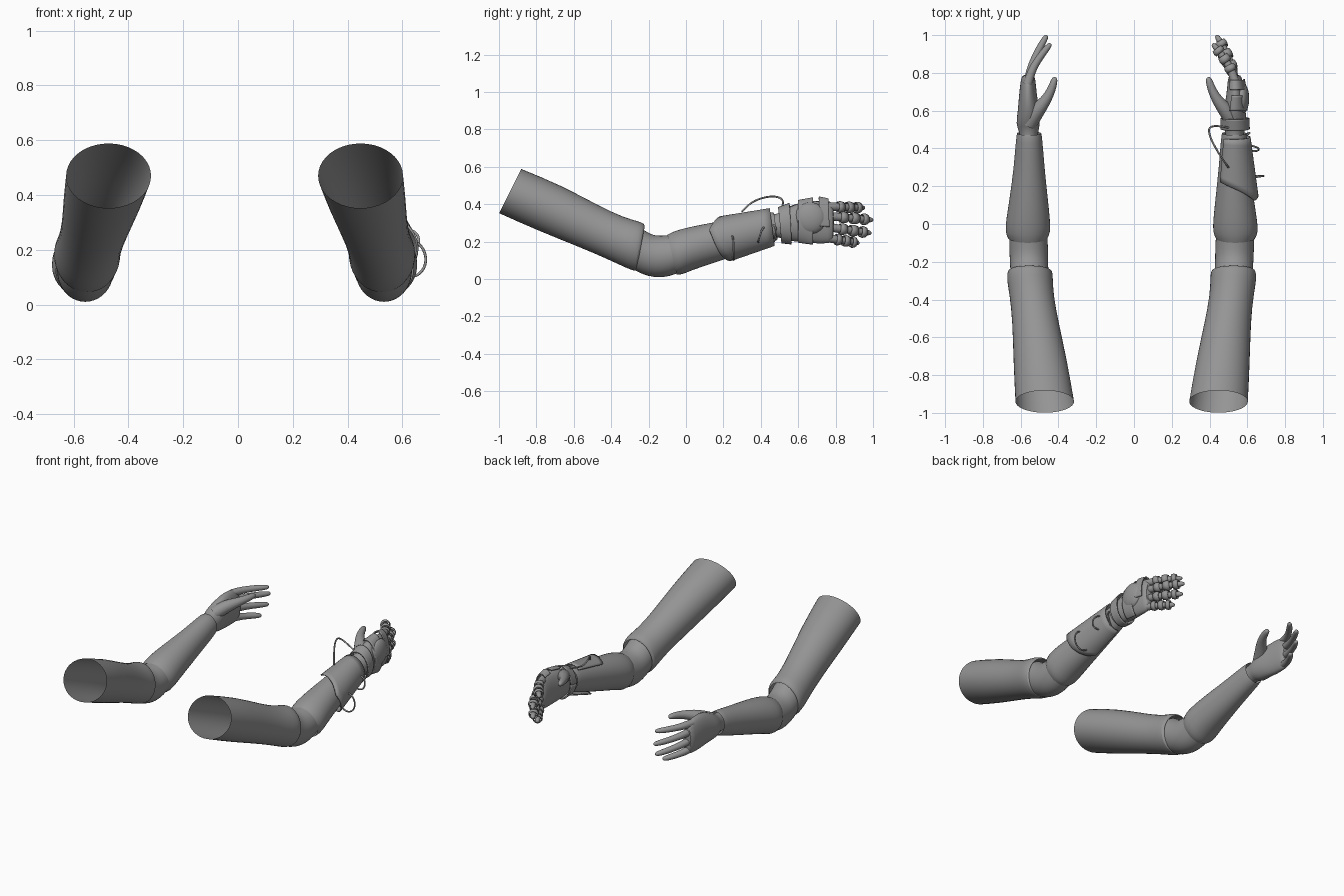
import bpy, bmesh
from math import sin, cos, radians, pi
from mathutils import Vector

if "Cube" in bpy.data.objects:
    bpy.data.objects.remove(bpy.data.objects["Cube"], do_unlink=True)

MIRROR_SUM = -.025      # right arm x = MIRROR_SUM - left arm x

grey = bpy.data.materials.new("plain_grey")
grey.use_nodes = True
colour = (.3, .3, .3, 1)
grey.diffuse_color = colour
grey.node_tree.nodes["Principled BSDF"].inputs["Base Color"].default_value = colour


def finish(obj, subdivide=0, thickness=0):
    obj.data.materials.append(grey)
    bpy.context.view_layer.objects.active = obj
    bpy.ops.object.select_all(action='DESELECT')
    obj.select_set(True)
    if subdivide:
        obj.modifiers.new("round", 'SUBSURF').levels = subdivide
        obj.modifiers["round"].render_levels = subdivide
    if thickness:
        solid = obj.modifiers.new("thickness", 'SOLIDIFY')
        solid.thickness = thickness
        solid.offset = 1
    bpy.ops.object.shade_smooth_by_angle(angle=radians(50))


def grid_mesh(name, rings, closed=True, cap_start=False, cap_end=False,
              mirror=False, subdivide=0, thickness=0):
    """Skin a list of point rings into one surface."""
    bm = bmesh.new()
    loops = [[bm.verts.new((MIRROR_SUM - p[0], p[1], p[2]) if mirror else p)
              for p in ring] for ring in rings]
    count = len(loops[0])
    for a, b in zip(loops, loops[1:]):
        for i in range(count if closed else count - 1):
            j = (i + 1) % count
            bm.faces.new((a[i], a[j], b[j], b[i]))
    if cap_start:
        bm.faces.new(loops[0])
    if cap_end:
        bm.faces.new(loops[-1])
    bmesh.ops.recalc_face_normals(bm, faces=bm.faces)
    mesh = bpy.data.meshes.new(name)
    bm.to_mesh(mesh)
    bm.free()
    obj = bpy.data.objects.new(name, mesh)
    bpy.context.collection.objects.link(obj)
    finish(obj, subdivide, thickness)
    return obj


def section_point(row, angle, scale=1):
    """Row: top y, top z, bottom y, bottom z, inner x, outer x."""
    top, low = Vector((0, row[0], row[1])), Vector((0, row[2], row[3]))
    middle = (top + low) / 2 + Vector(((row[4] + row[5]) / 2, 0, 0))
    across = Vector(((row[5] - row[4]) / 2, 0, 0))
    return middle + scale * (across * cos(angle) + (top - low) / 2 * sin(angle))


def section(row, sides=20):
    return [section_point(row, 2 * pi * i / sides) for i in range(sides)]


def tube_rings(points, radii, sides=10):
    points = [Vector(p) for p in points]
    rings = []
    for i, p in enumerate(points):
        along = points[min(i + 1, len(points) - 1)] - points[max(i - 1, 0)]
        along.normalize()
        u = along.cross(Vector((0, 0, 1))).normalized()
        v = along.cross(u)
        rings.append([p + radii[i] * (u * cos(2 * pi * k / sides) + v * sin(2 * pi * k / sides))
                      for k in range(sides)])
    return rings


def plate(name, row_a, row_b, low, high, scale_a, scale_b, start=lambda a: 0):
    """Curved armour plate that follows the limb between two sections."""
    steps, rings = 28, []
    for i in range(9):
        ring = []
        for k in range(steps + 1):
            a = low + (high - low) * k / steps
            t = start(a) + (1 - start(a)) * i / 8
            p = section_point(row_a, radians(a), scale_a)
            q = section_point(row_b, radians(a), scale_b)
            ring.append(p.lerp(q, t))
        rings.append(ring)
    grid_mesh(name, rings, closed=False, thickness=.008)


# Limb sections
upper_arm = [(-.88, .59, -1, .35, .29, .605), (-.67, .505, -.8, .26, .325, .615),
             (-.46, .39, -.56, .165, .375, .62), (-.33, .33, -.42, .105, .4, .635),
             (-.26, .312, -.31, .052, .403, .652), (-.225, .3, -.27, .04, .405, .645),
             (-.22, .285, -.265, .045, .42, .635)]
elbow = [(-.25, .28, -.3, .06, .425, .63), (-.205, .25, -.24, .025, .428, .632),
         (-.165, .23, -.165, .004, .428, .635), (-.1, .235, -.09, .01, .43, .638),
         (-.04, .24, -.02, .04, .435, .635)]
forearm = [(-.1, .238, -.05, .022, .432, .642), (-.065, .258, -.025, .02, .415, .66),
           (.02, .28, .03, .045, .418, .653), (.15, .305, .12, .075, .43, .635),
           (.3, .33, .3, .135, .448, .612), (.45, .36, .47, .195, .46, .6),
           (.47, .355, .49, .21, .465, .595)]
palm = [(.45, .345, .45, .22, .485, .58), (.5, .35, .5, .225, .48, .585),
        (.525, .37, .525, .205, .472, .602), (.6, .41, .6, .198, .472, .59),
        (.68, .422, .68, .188, .49, .585), (.76, .412, .77, .188, .495, .575),
        (.795, .39, .79, .2, .505, .565)]

# Fingers: name, base z, tip x, tip y, tip z
fingers = [("index", .388, .415, .955, .38), ("middle", .338, .435, 1, .315),
           ("ring", .28, .44, .99, .245), ("little", .222, .45, .925, .192)]
finger_profile = [(0, .025), (.3, .024), (.52, .021), (.75, .02), (.92, .017), (.98, .012), (1, .005)]


def finger_path(base_z, tip):
    base = Vector((.538, .74, base_z))
    tip = Vector(tip)
    path = []
    for t, _ in finger_profile:
        p = base.lerp(tip, t)
        p.x = base.x + (tip.x - base.x) * t ** 1.6
        path.append(p)
    return path


# Both bare arms
for side, mirror in (("left", False), ("right", True)):
    for part, rows in (("upper_arm", upper_arm), ("elbow", elbow), ("forearm", forearm)):
        grid_mesh(f"{side}_{part}", [section(r) for r in rows], mirror=mirror, subdivide=1)
    grid_mesh(f"{side}_palm", [section(r) for r in palm], cap_end=True,
              mirror=mirror, subdivide=1)
    for name, base_z, *tip in fingers:
        grid_mesh(f"{side}_{name}_finger",
                  tube_rings(finger_path(base_z, tip), [r for _, r in finger_profile]),
                  cap_end=True, mirror=mirror, subdivide=1)
    thumb = [(.53, .53, .33), (.49, .6, .365), (.44, .655, .385), (.412, .71, .395),
             (.398, .755, .4), (.394, .772, .4), (.393, .778, .4)]
    grid_mesh(f"{side}_thumb", tube_rings(thumb, [.045, .045, .03, .024, .02, .014, .005]),
              cap_end=True, mirror=mirror, subdivide=1)


# Forearm guard with a pointed, slanted rear edge
def guard_edge(angle):
    return .17 * (angle - 35) / 55 if angle > 35 else .42 * (35 - angle) / 125


plate("left_forearm_guard", (.13, .3, .09, .07, .425, .638), forearm[-2],
      -95, 130, 1.17, 1.13, guard_edge)

# Wrist band, hand plates and knuckle guard
plate("left_wrist_band", (.495, .37, .51, .205, .47, .6), (.555, .39, .565, .202, .472, .597),
      -180, 180, 1.08, 1.1)
plate("left_hand_plate", palm[3], palm[4], -70, 110, 1.04, 1.06)
plate("left_knuckle_guard", (.71, .42, .72, .188, .49, .583), palm[5], -10, 120, 1.12, 1.1)

# Domed boss on the back of the hand
bpy.ops.mesh.primitive_uv_sphere_add(segments=32, ring_count=16, location=(.57, .665, .325))
boss = bpy.context.object
boss.name = "left_hand_boss"
boss.scale = (.04, .085, .085)
finish(boss)

# Armour cuffs on the fingers
for name, base_z, *tip in fingers:
    path = finger_path(base_z, tip)
    for label, i in (("base", 1), ("middle", 2), ("end", 3)):
        a, b = path[i], path[i + 1]
        points = [a.lerp(b, t) for t in (.1, .4, .75)]
        grid_mesh(f"left_{name}_{label}_cuff", tube_rings(points, [.025, .029, .024], 14),
                  thickness=.003)

# Loose cables
cables = {
    "wrist_cable": [(.5, .3, .36), (.47, .34, .41), (.42, .42, .44), (.39, .49, .445),
                    (.4, .53, .42), (.5, .51, .38)],
    "rear_cable": [(.6, .24, .23), (.65, .25, .24), (.695, .255, .19), (.68, .255, .11),
                   (.62, .255, .09), (.58, .25, .13)],
    "middle_cable": [(.59, .39, .2), (.65, .38, .19), (.675, .4, .24), (.64, .41, .28),
                     (.57, .43, .28)],
    "front_cable": [(.58, .46, .29), (.62, .485, .29), (.625, .49, .24), (.58, .47, .2)],
}
for name, points in cables.items():
    curve = bpy.data.curves.new("left_" + name, 'CURVE')
    curve.dimensions = '3D'
    curve.bevel_depth = .005
    curve.bevel_resolution = 2
    curve.use_fill_caps = True
    spline = curve.splines.new('NURBS')
    spline.points.add(len(points) - 1)
    for target, p in zip(spline.points, points):
        target.co = (*p, 1)
    spline.order_u = 4
    spline.use_endpoint_u = True
    curve.materials.append(grey)
    bpy.context.collection.objects.link(bpy.data.objects.new("left_" + name, curve))
